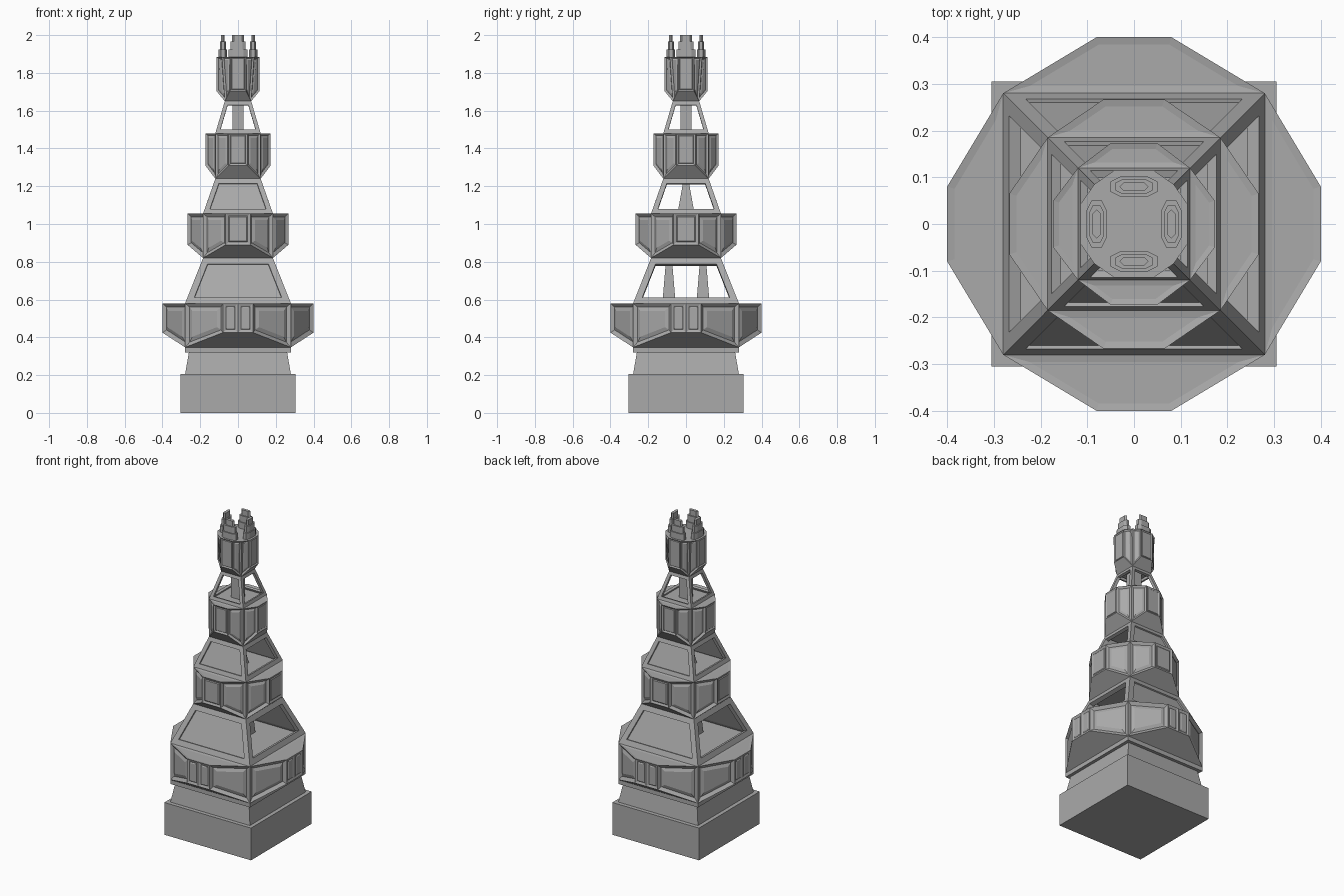
import bpy, bmesh
from math import pi
from mathutils import Matrix

cube = bpy.data.objects.get("Cube")
if cube:
    bpy.data.objects.remove(cube, do_unlink=True)

grey = bpy.data.materials.new("stone_grey")
grey.use_nodes = True
grey.diffuse_color = (0.4, 0.4, 0.4, 1)
grey.node_tree.nodes["Principled BSDF"].inputs["Base Color"].default_value = (0.4, 0.4, 0.4, 1)


def finish(bm, name):
    """Turn a bmesh into a named flat-shaded object."""
    mesh = bpy.data.meshes.new(name)
    bm.to_mesh(mesh)
    bm.free()
    mesh.materials.append(grey)
    ob = bpy.data.objects.new(name, mesh)
    bpy.context.collection.objects.link(ob)
    return ob


def frustum(name, bottom, top, z0, z1, x=0, y=0):
    """Tapered square block; bottom and top are half widths (x, y)."""
    bm = bmesh.new()
    rings = []
    for (a, b), z in ((bottom, z0), (top, z1)):
        rings.append([bm.verts.new((x + sx * a, y + sy * b, z))
                      for sx, sy in ((-1, -1), (1, -1), (1, 1), (-1, 1))])
    low, high = rings
    bm.faces.new(low[::-1])
    bm.faces.new(high)
    for i in range(4):
        j = (i + 1) % 4
        bm.faces.new((low[i], low[j], high[j], high[i]))
    return finish(bm, name)


def four_sides(build, *args):
    """Collect faces of one front side and repeat them around the z axis."""
    bm = bmesh.new()
    groups = {}
    for k in range(4):
        turn = Matrix.Rotation(k * pi / 2, 3, 'Z')
        for kind, points in build(*args):
            face = bm.faces.new([bm.verts.new(turn @ Matrix.Identity(3) @ p) for p in points])
            groups.setdefault(kind, []).append(face)
    return bm, groups


def inset(bm, faces, width, depth):
    bmesh.ops.inset_individual(bm, faces=faces, thickness=width, depth=depth,
                               use_even_offset=True)


def vec(*p):
    from mathutils import Vector
    return Vector(p)


def tier_side(c0, c, m, h, z0, zb, z1, windows):
    """One bay: front wall, angled walls, sloping soffit, roof and floor wedges."""
    wall = []
    if windows == 2:
        for a, b in ((-m, 0), (0, m)):
            wall.append(("front", [vec(a, -h, zb), vec(b, -h, zb), vec(b, -h, z1), vec(a, -h, z1)]))
    else:
        wall.append(("front", [vec(-m, -h, zb), vec(m, -h, zb), vec(m, -h, z1), vec(-m, -h, z1)]))
    wall.append(("angled", [vec(-c0, -c0, z0), vec(-m, -h, zb), vec(-m, -h, z1), vec(-c, -c, z1)]))
    wall.append(("angled", [vec(m, -h, zb), vec(c0, -c0, z0), vec(c, -c, z1), vec(m, -h, z1)]))
    wall.append(("soffit", [vec(-c0, -c0, z0), vec(0, -c0, z0), vec(0, -h, zb), vec(-m, -h, zb)]))
    wall.append(("soffit", [vec(0, -c0, z0), vec(c0, -c0, z0), vec(m, -h, zb), vec(0, -h, zb)]))
    wall.append(("roof", [vec(-c, -c, z1), vec(-m, -h, z1), vec(m, -h, z1), vec(c, -c, z1)]))
    wall.append(("cap", [vec(-c, -c, z1), vec(c, -c, z1), vec(0, 0, z1)]))
    wall.append(("cap", [vec(c0, -c0, z0), vec(-c0, -c0, z0), vec(0, 0, z0)]))
    return wall


def tier(name, c0, c, m, h, z0, zb, z1, windows, frame, roof_inset):
    bm, g = four_sides(tier_side, c0, c, m, h, z0, zb, z1, windows)
    inset(bm, g["soffit"], frame * 0.7, -frame)
    inset(bm, g["angled"], frame, -frame * 0.7)
    inset(bm, g["angled"], frame, frame * 0.4)
    inset(bm, g["front"], frame * 0.8, -0.006)
    inset(bm, g["front"], frame * 0.3, 0.004)
    if roof_inset:
        inset(bm, g["roof"], roof_inset, -0.003)
    bmesh.ops.remove_doubles(bm, verts=bm.verts, dist=0.0001)
    finish(bm, name)


def slope_side(a, b, z0, z1):
    return [("slope", [vec(-a, -a, z0), vec(a, -a, z0), vec(b, -b, z1), vec(-b, -b, z1)])]


def open_stage(name, a, b, z0, z1, strut, panelled):
    """Sloping frame, open at the sides and optionally panelled front and back."""
    bm, g = four_sides(slope_side, a, b, z0, z1)
    bmesh.ops.remove_doubles(bm, verts=bm.verts, dist=0.0001)
    inset(bm, g["slope"], strut, 0)
    sides = g["slope"]
    if panelled:
        inset(bm, sides[0::2], 0.001, -0.008)
        sides = sides[1::2]
    bmesh.ops.delete(bm, geom=sides, context='FACES')
    ob = finish(bm, name)
    mod = ob.modifiers.new("thickness", 'SOLIDIFY')
    mod.thickness = strut * 0.8
    mod.offset = -1


def plinth_side(a, b, z0, z1):
    return [("panel", [vec(-a, -a, z0), vec(0, -a, z0), vec(0, -b, z1), vec(-b, -b, z1)]),
            ("panel", [vec(0, -a, z0), vec(a, -a, z0), vec(b, -b, z1), vec(0, -b, z1)])]


# Base: block, panelled plinth, ledge
frustum("base_block", (0.305, 0.305), (0.305, 0.305), 0, 0.205)
bm, g = four_sides(plinth_side, 0.28, 0.26, 0.205, 0.32)
inset(bm, g["panel"], 0.022, -0.008)
bmesh.ops.remove_doubles(bm, verts=bm.verts, dist=0.0001)
finish(bm, "plinth")
frustum("plinth_ledge", (0.28, 0.28), (0.28, 0.28), 0.32, 0.347)

# Tiers of projecting bays
tier("lowest_tier", 0.28, 0.28, 0.08, 0.4, 0.347, 0.425, 0.58, 2, 0.02, 0.016)
tier("second_tier", 0.185, 0.185, 0.065, 0.267, 0.82, 0.89, 1.055, 1, 0.017, 0.015)
tier("third_tier", 0.12, 0.12, 0.05, 0.173, 1.24, 1.31, 1.48, 1, 0.012, 0.012)
tier("top_tier", 0.07, 0.085, 0.042, 0.115, 1.65, 1.705, 1.885, 1, 0.009, 0)

# Sloping stages between the tiers
open_stage("lower_stage", 0.28, 0.185, 0.58, 0.82, 0.034, True)
open_stage("middle_stage", 0.185, 0.12, 1.055, 1.24, 0.026, True)
open_stage("upper_stage", 0.12, 0.07, 1.48, 1.65, 0.02, False)

# Inner posts
for side, y in (("front", -0.09), ("back", 0.09)):
    frustum(side + "_inner_post", (0.035, 0.035), (0.015, 0.015), 0.58, 0.82, 0, y)
frustum("middle_inner_post", (0.045, 0.045), (0.012, 0.012), 1.055, 1.24)
frustum("upper_inner_post", (0.03, 0.03), (0.03, 0.03), 1.48, 1.65)

# Stepped crown pinnacles
steps = ((0.05, 0.022, 1.885, 1.925), (0.04, 0.016, 1.925, 1.965), (0.031, 0.009, 1.965, 2.0))
for k, side in enumerate(("front", "left", "back", "right")):
    bm = bmesh.new()
    for w, d, z0, z1 in steps:
        cut = w - d
        outline = [(-w, 0), (-cut, -d), (cut, -d), (w, 0), (cut, d), (-cut, d)]
        if d > 0.01:
            outline = [(-w, -d / 2), (-cut, -d), (cut, -d), (w, -d / 2),
                       (w, d / 2), (cut, d), (-cut, d), (-w, d / 2)]
        base = bm.faces.new([bm.verts.new((x, y - 0.08, z0)) for x, y in outline])
        up = bmesh.ops.extrude_face_region(bm, geom=[base])
        bmesh.ops.translate(bm, vec=(0, 0, z1 - z0),
                            verts=[v for v in up["geom"] if isinstance(v, bmesh.types.BMVert)])
    bmesh.ops.recalc_face_normals(bm, faces=bm.faces)
    bm.transform(Matrix.Rotation(k * pi / 2, 4, 'Z'))
    finish(bm, side + "_pinnacle")
